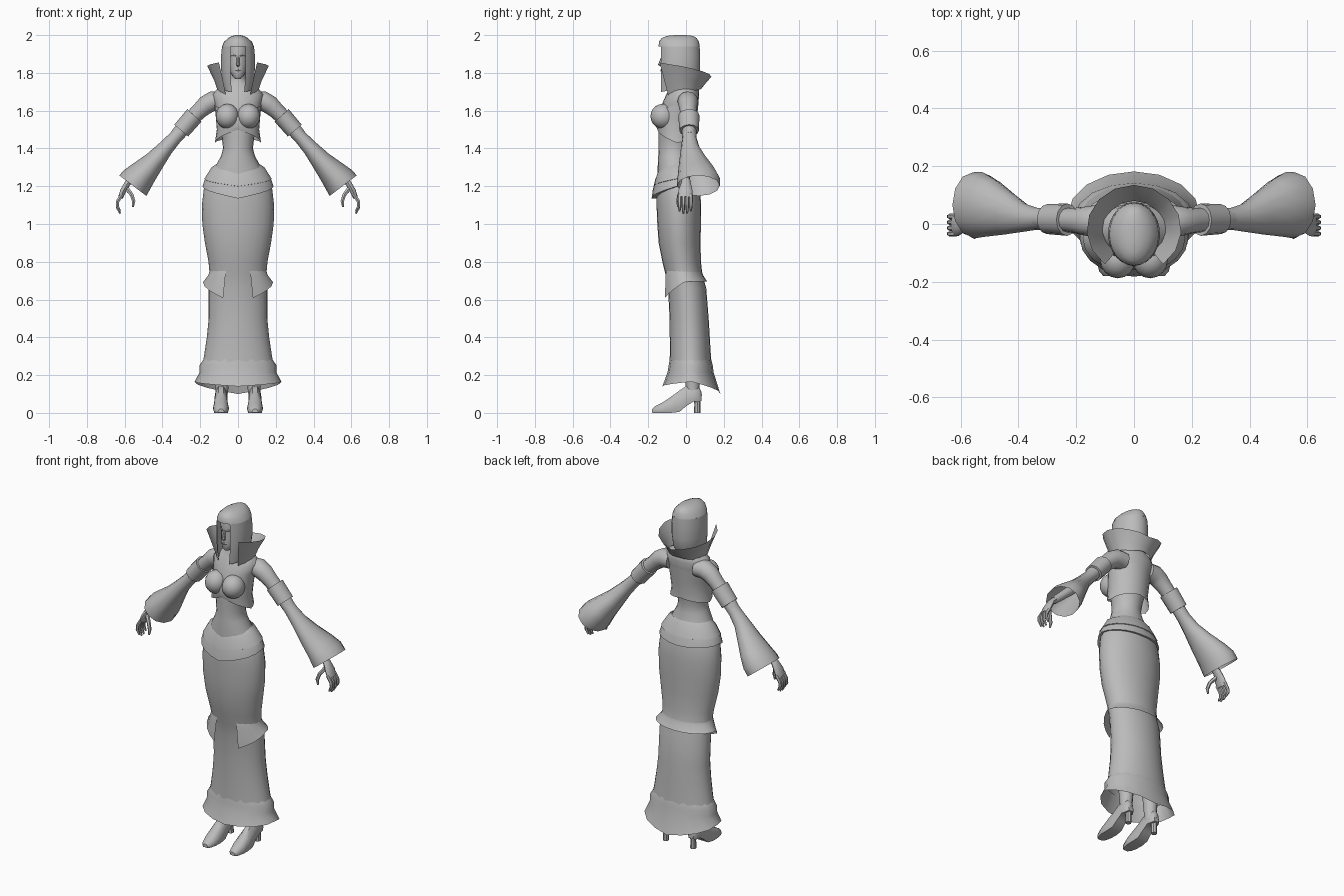
import bpy, bmesh
from math import sin, cos, pi, radians
from mathutils import Vector

grey = bpy.data.materials.new("plain_grey")
grey.diffuse_color = (0.5, 0.5, 0.5, 1)


def finish(name, bm, mirror=False, angle=40):
    bmesh.ops.recalc_face_normals(bm, faces=bm.faces)
    me = bpy.data.meshes.new(name)
    bm.to_mesh(me)
    bm.free()
    ob = bpy.data.objects.new(name, me)
    bpy.context.collection.objects.link(ob)
    me.materials.append(grey)
    bpy.ops.object.select_all(action='DESELECT')
    ob.select_set(True)
    bpy.context.view_layer.objects.active = ob
    bpy.ops.object.shade_smooth_by_angle(angle=radians(angle))
    if mirror:
        m = ob.modifiers.new("mirror", 'MIRROR')
        m.use_mirror_merge = False
    return ob


def skin(bm, rings, closed=True, caps=(False, False)):
    rows = [[bm.verts.new(p) for p in r] for r in rings]
    n = len(rows[0])
    for a, b in zip(rows, rows[1:]):
        for i in range(n if closed else n - 1):
            j = (i + 1) % n
            bm.faces.new((a[i], a[j], b[j], b[i]))
    if caps[0]:
        bm.faces.new(rows[0])
    if caps[1]:
        bm.faces.new(rows[-1])


def height(z, t):
    # z may be (front, side, back), blended around the body
    if not isinstance(z, tuple):
        return z
    k = min(t, 2 * pi - t) / (pi / 2)
    return z[0] + (z[1] - z[0]) * k if k < 1 else z[1] + (z[2] - z[1]) * (k - 1)


def wrap(name, rows, n=20, gap=0, caps=(False, False)):
    """Stack of ovals (z, half width, front y, back y); gap opens the front."""
    g, closed = radians(gap), gap == 0
    ts = [g + (2 * pi - 2 * g) * i / (n if closed else n - 1) for i in range(n)]
    rings = [[(rx * sin(t), (f + b) / 2 - (b - f) / 2 * cos(t), height(z, t)) for t in ts]
             for z, rx, f, b in rows]
    bm = bmesh.new()
    skin(bm, rings, closed, caps)
    return finish(name, bm)


def tube(bm, rows, n=12, caps=(True, True), side=(0, 1, 0)):
    """Tube along points (x, y, z, radius along side, radius across)."""
    pts = [Vector(r[:3]) for r in rows]
    s = Vector(side)
    rings = []
    for i, r in enumerate(rows):
        d = (pts[min(i + 1, len(pts) - 1)] - pts[max(i - 1, 0)]).normalized()
        u = (s - d * s.dot(d)).normalized()
        v = d.cross(u)
        rings.append([pts[i] + u * r[3] * cos(2 * pi * k / n) + v * r[4] * sin(2 * pi * k / n)
                      for k in range(n)])
    skin(bm, rings, True, caps)


def limb(name, rows, **kw):
    bm = bmesh.new()
    tube(bm, rows, **kw)
    return finish(name, bm, True)


# Torso and neck
wrap("torso", [(1.22, .15, -.15, .06), (1.30, .122, -.15, .035), (1.36, .09, -.147, .02),
               (1.40, .079, -.145, .015), (1.46, .086, -.145, .025), (1.52, .102, -.145, .04),
               (1.58, .113, -.14, .055), (1.64, .125, -.125, .065), (1.685, .135, -.105, .07),
               (1.715, .11, -.09, .067), (1.745, .06, -.075, .05), (1.77, .042, -.07, .03),
               (1.83, .04, -.07, .03)])

# Bust
bm = bmesh.new()
bmesh.ops.create_uvsphere(bm, u_segments=16, v_segments=10, radius=1)
for v in bm.verts:
    v.co = Vector((.056 + v.co.x * .062, -.122 + v.co.y * .066, 1.57 + v.co.z * .066))
finish("bust", bm, True)

# Cropped bodice with a flared lower edge
wrap("bodice", [((1.60, 1.63, 1.64), .124, -.14, .066), ((1.56, 1.56, 1.56), .117, -.158, .058),
                ((1.515, 1.50, 1.48), .112, -.158, .05), ((1.50, 1.43, 1.46), .122, -.15, .05)])

# Belt in two stepped layers, dipping to a point in front
wrap("belt_upper", [((1.265, 1.315, 1.32), .118, -.152, .035), ((1.235, 1.30, 1.30), .14, -.163, .05),
                    ((1.20, 1.24, 1.24), .178, -.172, .075), ((1.19, 1.235, 1.235), .165, -.16, .065)])
wrap("belt_lower", [((1.235, 1.27, 1.27), .15, -.163, .06), ((1.18, 1.235, 1.23), .176, -.176, .075),
                    ((1.135, 1.20, 1.19), .188, -.182, .085), ((1.135, 1.20, 1.19), .178, -.155, .07)])

# Long skirt
wrap("skirt", [(1.25, .155, -.15, .06), (1.18, .182, -.156, .075), (1.10, .191, -.156, .08),
               (1.0, .189, -.152, .079), (.9, .175, -.145, .077), (.8, .156, -.125, .079),
               (.73, .15, -.108, .087), (.66, .155, -.095, .107), (.5, .155, -.087, .12),
               (.4, .165, -.086, .126), (.3, .18, -.086, .132), (.24, .192, -.088, .137)], n=24)
# Knee frill, open at the front with hanging corners
wrap("knee_frill", [(.75, .151, -.114, .084), (.73, .157, -.118, .09),
                    ((.575, .695, .695), .186, -.122, .112)], gap=25, n=21)
# Hem frill
wrap("hem_frill", [(.285, .181, -.086, .133), (.25, .205, -.092, .142), (.215, .203, -.098, .146),
                   ((.14, .165, .10), .23, -.125, .182)], n=16)

# Head and nose
wrap("head", [(1.768, .014, -.118, -.085), (1.78, .028, -.127, -.06), (1.81, .045, -.13, -.01),
              (1.85, .056, -.13, .04), (1.89, .062, -.126, .055), (1.93, .062, -.13, .055),
              (1.965, .05, -.12, .045)], n=16, caps=(True, True))
bm = bmesh.new()
tube(bm, [(0, -.122, 1.89, .006, .006), (0, -.132, 1.86, .009, .008),
          (0, -.138, 1.845, .011, .01), (0, -.125, 1.836, .006, .006)], n=8)
finish("nose", bm)
# Brows and lips
bm = bmesh.new()
tube(bm, [(.012, -.129, 1.89, .004, .005), (.03, -.118, 1.893, .004, .005),
          (.045, -.095, 1.888, .004, .004)], n=6)
finish("brow", bm, True)
bm = bmesh.new()
tube(bm, [(-.016, -.124, 1.812, .003, .003), (0, -.131, 1.813, .005, .006),
          (.016, -.124, 1.812, .003, .003)], n=6)
finish("lips", bm)

# Hair: crown cap, then long locks framing the face
wrap("hair_crown", [(1.94, .085, -.145, .073), (1.965, .073, -.143, .068), (1.985, .052, -.128, .056),
                    (1.996, .03, -.1, .035), (2.0, .012, -.06, .0)], n=24, caps=(False, True))
wrap("hair_locks", [((1.695, 1.71, 1.73), .072, -.142, .05), (1.76, .084, -.144, .068),
                    (1.82, .09, -.145, .075), (1.89, .09, -.145, .076), (1.94, .085, -.145, .073)],
     n=22, gap=27)

# Tall open collar
wrap("collar", [((1.67, 1.70, 1.715), .105, -.115, .08), ((1.75, 1.765, 1.74), .128, -.14, .1),
                ((1.87, 1.835, 1.78), .164, -.172, .135)], n=13, gap=38)

# Arms, bands and bell sleeves
limb("upper_arm", [(.085, .01, 1.65, .055, .05), (.135, .01, 1.65, .055, .053),
                   (.17, .01, 1.63, .05, .05), (.205, .012, 1.598, .044, .043),
                   (.26, .015, 1.545, .04, .04), (.33, .018, 1.465, .034, .034)])
limb("arm_band", [(.233, .015, 1.572, .042, .04), (.231, .015, 1.575, .056, .05),
                  (.30, .017, 1.495, .052, .048), (.30, .017, 1.495, .036, .036)], caps=(False, False))
limb("bell_sleeve", [(.285, .017, 1.51, .038, .037), (.335, .018, 1.455, .038, .036),
                     (.385, .022, 1.40, .05, .042), (.44, .037, 1.335, .075, .055),
                     (.50, .056, 1.27, .102, .074), (.535, .066, 1.232, .115, .086),
                     (.557, .066, 1.203, .113, .09)], n=12, caps=(False, False))
limb("forearm", [(.33, .018, 1.465, .032, .032), (.45, .012, 1.34, .027, .027),
                 (.565, 0, 1.235, .02, .02)])

# Hands with curled fingers
bm = bmesh.new()
tube(bm, [(.555, 0, 1.245, .02, .018), (.585, 0, 1.215, .026, .017),
          (.608, -.003, 1.175, .038, .017), (.622, -.005, 1.14, .036, .013)], n=10)
for i in range(4):
    y, d = -.034 + .02 * i, (.012, 0, .002, .014)[i]
    tube(bm, [(.615, y, 1.155, .01, .011), (.637, y, 1.12, .01, .01),
              (.639, y, 1.088 + d / 2, .009, .009), (.624, y, 1.055 + d, .005, .005)], n=6)
tube(bm, [(.59, -.012, 1.19, .013, .013), (.563, -.035, 1.155, .011, .011),
          (.552, -.042, 1.12, .01, .01), (.556, -.042, 1.09, .005, .005)], n=6)
finish("hand", bm, True)

# Legs and high-heeled shoes
limb("leg", [(.085, .03, .36, .05, .05), (.085, .035, .2, .042, .04),
             (.085, .035, .13, .036, .034), (.087, .035, .08, .034, .03)], n=12)
bm = bmesh.new()
profile = [(-.18, .001, .02, .016), (-.165, 0, .034, .03), (-.125, 0, .055, .041),
           (-.08, 0, .085, .042), (-.035, .005, .118, .038), (0, .035, .142, .034),
           (.04, .06, .145, .034), (.07, .058, .135, .028), (.082, .065, .11, .016)]
skin(bm, [[(.09 + w * x, y, lo + (hi - lo) * h) for x, h in
           ((-.85, 0), (.85, 0), (1, .3), (.8, .75), (.35, 1), (-.35, 1), (-.8, .75), (-1, .3))]
          for y, lo, hi, w in profile], caps=(True, True))
tube(bm, [(.09, .058, .095, .026, .026), (.09, .06, .05, .016, .016),
          (.09, .06, 0, .017, .017)], n=8)
finish("shoe", bm, True)
